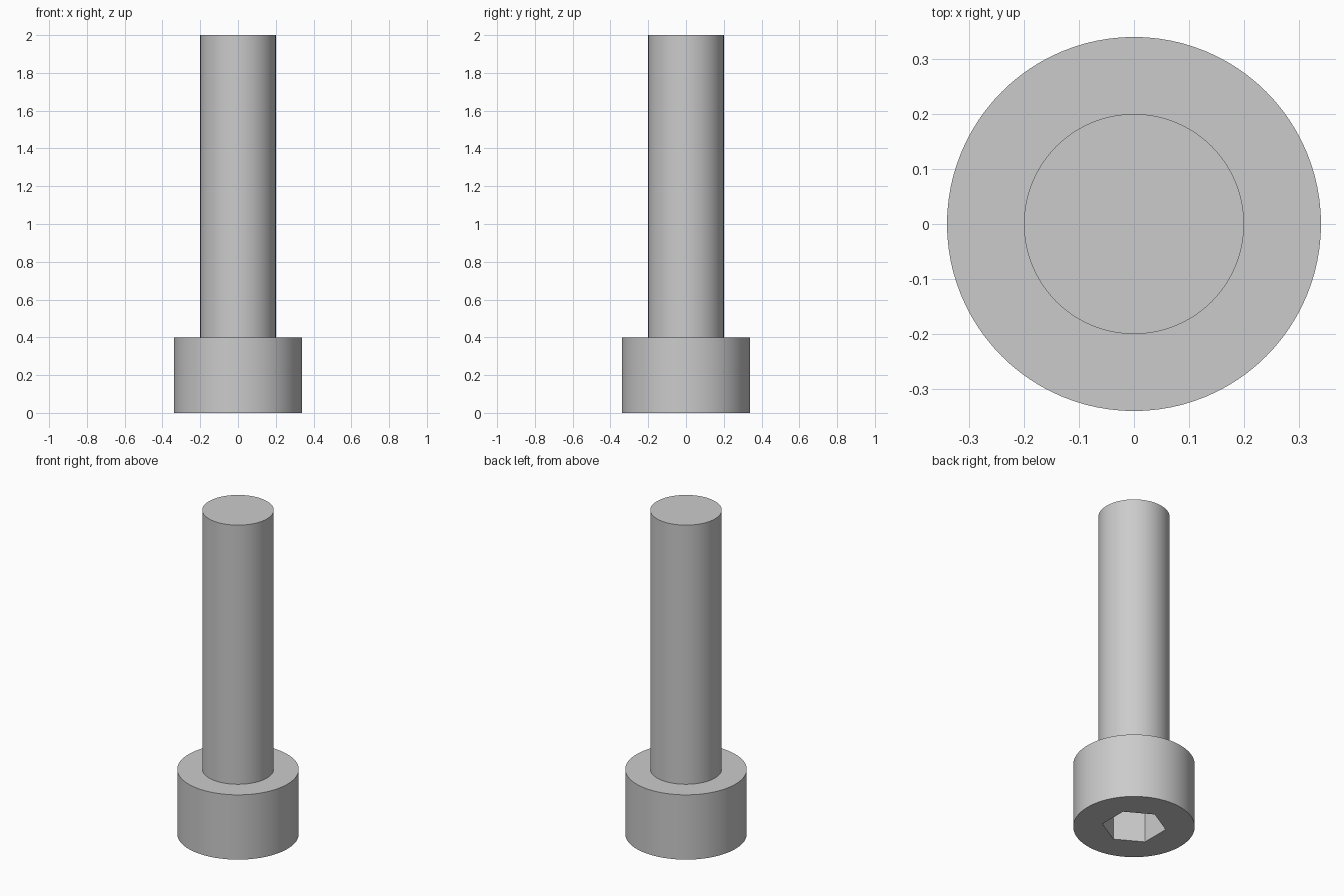
import bpy, bmesh, math

SIDES = 96
HEAD_R, SHANK_R, SOCKET_R = 0.34, 0.2, 0.18
HEAD_H, TOTAL_H, SOCKET_DEPTH = 0.4, 2.0, 0.2

cube = bpy.data.objects.get("Cube")
if cube:
    bpy.data.objects.remove(cube, do_unlink=True)

steel = bpy.data.materials.new("grey_steel")
steel.use_nodes = True
colour = (0.6, 0.6, 0.6, 1)
steel.diffuse_color = colour
steel.node_tree.nodes["Principled BSDF"].inputs["Base Color"].default_value = colour


def ring(bm, radius, z, sides=SIDES, turn=0.0):
    angles = [turn + math.tau * i / sides for i in range(sides)]
    return [bm.verts.new((radius * math.cos(a), radius * math.sin(a), z)) for a in angles]


def wall(bm, a, b):
    n = len(a)
    for i in range(n):
        j = (i + 1) % n
        bm.faces.new((a[i], a[j], b[j], b[i]))


def loop_edges(bm, verts):
    return [bm.edges.get((v, verts[i - 1])) for i, v in enumerate(verts)]


def finish(bm, name):
    bmesh.ops.recalc_face_normals(bm, faces=bm.faces[:])
    mesh = bpy.data.meshes.new(name)
    bm.to_mesh(mesh)
    bm.free()
    mesh.materials.append(steel)
    obj = bpy.data.objects.new(name, mesh)
    bpy.context.collection.objects.link(obj)
    bpy.ops.object.select_all(action="DESELECT")
    obj.select_set(True)
    bpy.context.view_layer.objects.active = obj
    bpy.ops.object.shade_smooth_by_angle(angle=math.radians(30))


# Head: outer wall, shoulder, and hexagonal socket opening downwards
bm = bmesh.new()
bottom = ring(bm, HEAD_R, 0)
top = ring(bm, HEAD_R, HEAD_H)
wall(bm, bottom, top)
wall(bm, top, ring(bm, SHANK_R, HEAD_H))
hex_rim = ring(bm, SOCKET_R, 0, 6, math.radians(30))
hex_floor = ring(bm, SOCKET_R, SOCKET_DEPTH, 6, math.radians(30))
wall(bm, hex_floor, hex_rim)
bm.faces.new(hex_floor)
rims = loop_edges(bm, bottom) + loop_edges(bm, hex_rim)
bmesh.ops.triangle_fill(bm, edges=rims, use_beauty=True, normal=(0, 0, -1))
finish(bm, "socket_head")

# Shank: plain rod with a flat end
bm = bmesh.new()
end = ring(bm, SHANK_R, TOTAL_H)
wall(bm, ring(bm, SHANK_R, HEAD_H), end)
bm.faces.new(end)
finish(bm, "shank")
